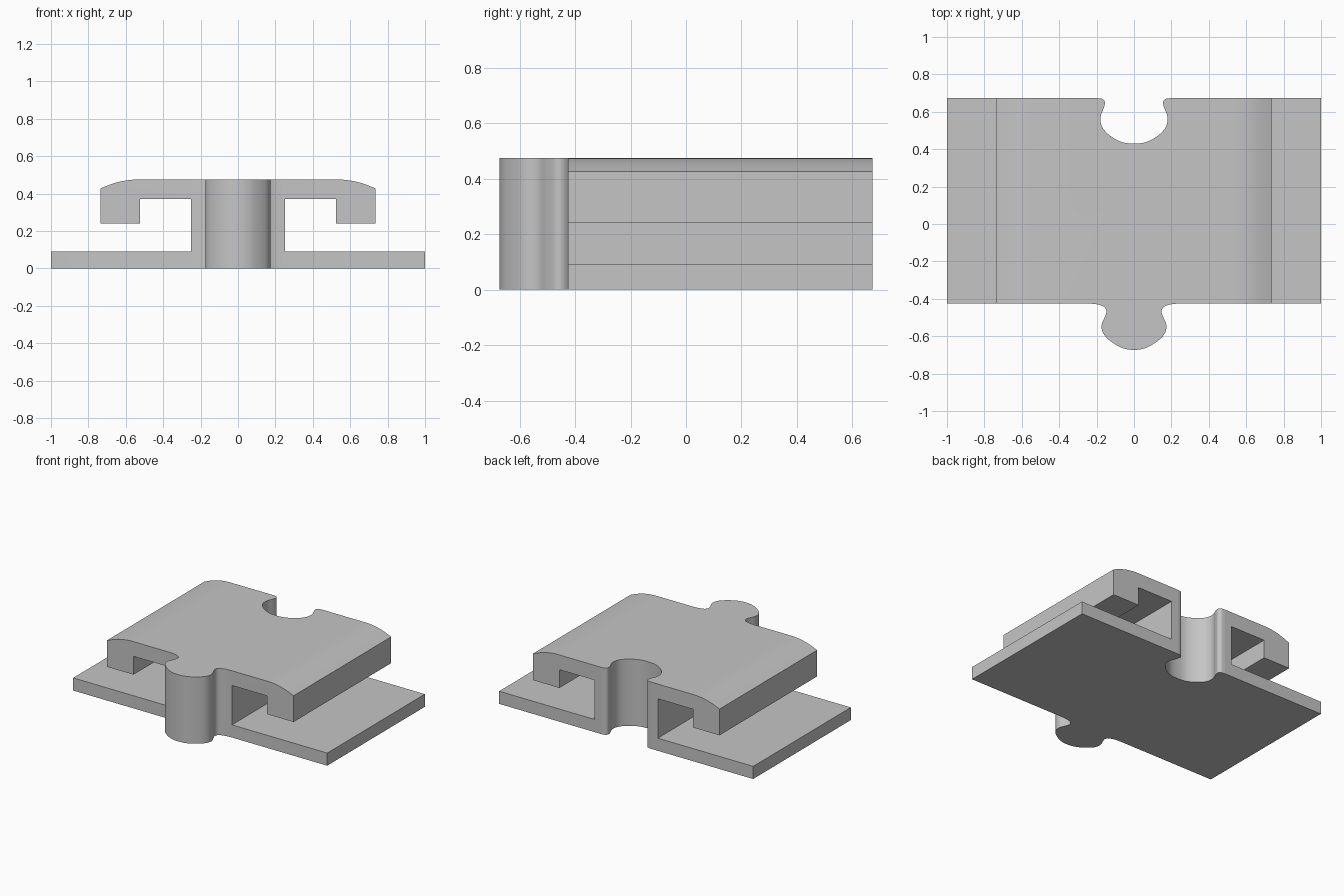
import bpy, bmesh
from math import sin, cos, radians
from mathutils import Vector

cube = bpy.data.objects.get("Cube")
if cube:
    bpy.data.objects.remove(cube, do_unlink=True)

FRONT, BACK, TOP = -0.425, 0.673, 0.475

grey = bpy.data.materials.new("plain grey")
grey.use_nodes = True
colour = (0.56, 0.56, 0.56, 1)
grey.diffuse_color = colour
grey.node_tree.nodes["Principled BSDF"].inputs["Base Color"].default_value = colour


def mirrored(half):
    """Close a right-hand outline with its mirror image."""
    return half + [(-x, v) for x, v in reversed(half) if x > 1e-6]


def smooth_path(points, steps=6):
    """Catmull-Rom curve through the points."""
    pts = [Vector(p) for p in points]
    pts = [pts[0]] + pts + [Vector((-pts[-2].x, pts[-2].y))]
    path = []
    for a, b, c, d in zip(pts, pts[1:], pts[2:], pts[3:]):
        for i in range(steps):
            t = i / steps
            p = 0.5 * (2*b + (c - a)*t + (2*a - 5*b + 4*c - d)*t**2
                       + (3*b - a - 3*c + d)*t**3)
            path.append((p.x, p.y))
    return path + [tuple(pts[-2])]


def prism(name, outline, place, offset):
    """Extrude a flat outline along the offset vector."""
    bm = bmesh.new()
    face = bm.faces.new([bm.verts.new(place(*p)) for p in outline])
    moved = bmesh.ops.extrude_face_region(bm, geom=[face])["geom"]
    bmesh.ops.translate(bm, vec=offset,
                        verts=[v for v in moved if isinstance(v, bmesh.types.BMVert)])
    bmesh.ops.recalc_face_normals(bm, faces=bm.faces)
    mesh = bpy.data.meshes.new(name)
    bm.to_mesh(mesh)
    bm.free()
    mesh.materials.append(grey)
    obj = bpy.data.objects.new(name, mesh)
    bpy.context.collection.objects.link(obj)
    return obj


# Rail section: wide base, central web, overhanging lips with curved shoulders
radius = 0.45
shoulder = [(0.53 + radius * sin(radians(a)), TOP - radius * (1 - cos(radians(a))))
            for a in range(24, -1, -3)]
section = [(1, 0), (1, 0.09), (0.25, 0.09), (0.25, 0.37), (0.525, 0.37),
           (0.525, 0.24), (0.735, 0.24), (0.735, 0.427)] + shoulder[1:]
body = prism("slotted_rail", mirrored(section),
             lambda x, z: (x, FRONT, z), (0, BACK - FRONT, 0))

# Interlocking tab at the front
tab_half = smooth_path([(0.24, FRONT), (0.195, -0.43), (0.16, -0.443), (0.147, -0.467),
                        (0.157, -0.5), (0.172, -0.535), (0.17, -0.572), (0.145, -0.61),
                        (0.09, -0.65), (0.045, -0.668), (0, -0.673)])
tab = prism("front_tab", mirrored([(0.24, -0.4)] + tab_half),
            lambda x, y: (x, y, 0), (0, 0, TOP))

# Matching socket at the back
socket_half = smooth_path([(0.197, BACK), (0.168, 0.668), (0.155, 0.65), (0.162, 0.62),
                           (0.176, 0.585), (0.179, 0.55), (0.165, 0.51), (0.125, 0.47),
                           (0.065, 0.438), (0, 0.43)])
socket = prism("socket_cutter", mirrored([(0.197, BACK + 0.1)] + socket_half),
               lambda x, y: (x, y, -0.1), (0, 0, TOP + 0.2))

for part, operation in ((tab, "UNION"), (socket, "DIFFERENCE")):
    mod = body.modifiers.new(part.name, "BOOLEAN")
    mod.operation = operation
    mod.solver = "EXACT"
    mod.object = part

# Bake the joins, drop the helpers and shade the curved walls
bpy.ops.object.select_all(action="DESELECT")
body.select_set(True)
bpy.context.view_layer.objects.active = body
for mod in list(body.modifiers):
    bpy.ops.object.modifier_apply(modifier=mod.name)
for part in (tab, socket):
    bpy.data.objects.remove(part, do_unlink=True)
bpy.ops.object.shade_smooth_by_angle(angle=radians(30))
